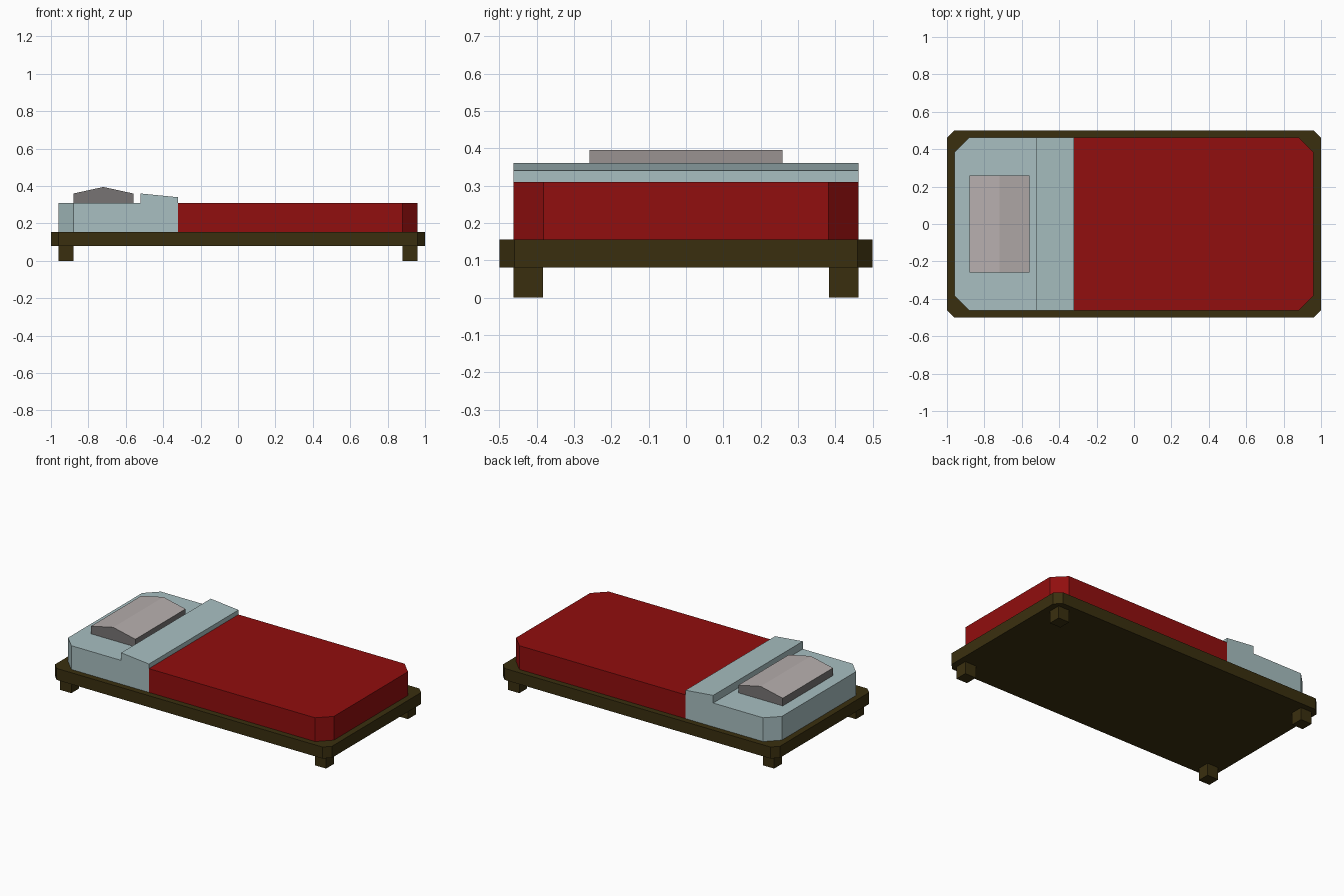
import bpy, bmesh

if "Cube" in bpy.data.objects:
    bpy.data.objects.remove(bpy.data.objects["Cube"])


def material(name, rgb):
    """Flat colour from 0-255 sRGB values."""
    m = bpy.data.materials.new(name)
    lin = [((c / 255 + 0.055) / 1.055) ** 2.4 for c in rgb]
    m.diffuse_color = (*lin, 1)
    m.use_nodes = True
    m.node_tree.nodes["Principled BSDF"].inputs["Base Color"].default_value = m.diffuse_color
    return m


wood = material("dark wood", (58, 47, 15))
red = material("red blanket", (145, 14, 14))
linen = material("pale blue linen", (168, 191, 193))
pillow_top = material("pillow light grey", (182, 174, 173))
pillow_side = material("pillow dark grey", (119, 116, 116))


def prism(name, points, depth, mats):
    """Extrude a closed loop of 3D points along the depth vector."""
    bm = bmesh.new()
    face = bm.faces.new([bm.verts.new(p) for p in points])
    new = bmesh.ops.extrude_face_region(bm, geom=[face])["geom"]
    bmesh.ops.translate(bm, vec=depth,
                        verts=[v for v in new if isinstance(v, bmesh.types.BMVert)])
    bmesh.ops.recalc_face_normals(bm, faces=bm.faces)
    mesh = bpy.data.meshes.new(name)
    bm.to_mesh(mesh)
    bm.free()
    for m in mats:
        mesh.materials.append(m)
    obj = bpy.data.objects.new(name, mesh)
    bpy.context.collection.objects.link(obj)
    return obj


def slab(name, x0, x1, y0, y1, z0, z1, mat, left=0, right=0):
    """Box with chamfered vertical corners at the left and/or right end."""
    pts = []
    for x, y, c, sx, sy in ((x0, y0, left, 1, 1), (x1, y0, right, -1, 1),
                            (x1, y1, right, -1, -1), (x0, y1, left, 1, -1)):
        corner = [(x, y + sy * c, z0), (x + sx * c, y, z0)] if c else [(x, y, z0)]
        pts += corner if sx == sy else corner[::-1]
    return prism(name, pts, (0, 0, z1 - z0), [mat])


def side_profile(name, xz, half_width, mats):
    return prism(name, [(x, -half_width, z) for x, z in xz], (0, 2 * half_width, 0), mats)


# Frame and legs
slab("bed_frame", -1, 1, -0.5, 0.5, 0.08, 0.155, wood, 0.04, 0.04)
for end, x in (("head", -0.92), ("foot", 0.92)):
    for side, y in (("front", -0.4225), ("back", 0.4225)):
        slab(f"{end}_{side}_leg", x - 0.04, x + 0.04, y - 0.04, y + 0.04, 0, 0.08, wood)

# Mattress head end and blanket
slab("mattress_sheet", -0.96, -0.32, -0.462, 0.462, 0.155, 0.31, linen, left=0.08)
slab("blanket", -0.32, 0.96, -0.462, 0.462, 0.155, 0.31, red, right=0.08)

# Folded-back sheet
side_profile("sheet_fold", [(-0.52, 0.31), (-0.32, 0.31), (-0.32, 0.34), (-0.52, 0.36)],
             0.462, [linen])

# Pillow: ridged light top, darker sides
pillow = side_profile("pillow", [(-0.88, 0.31), (-0.56, 0.31), (-0.56, 0.36),
                                 (-0.72, 0.395), (-0.88, 0.36)],
                      0.259, [pillow_side, pillow_top])
for f in pillow.data.polygons:
    f.material_index = 1 if f.normal.z > 0.5 else 0
